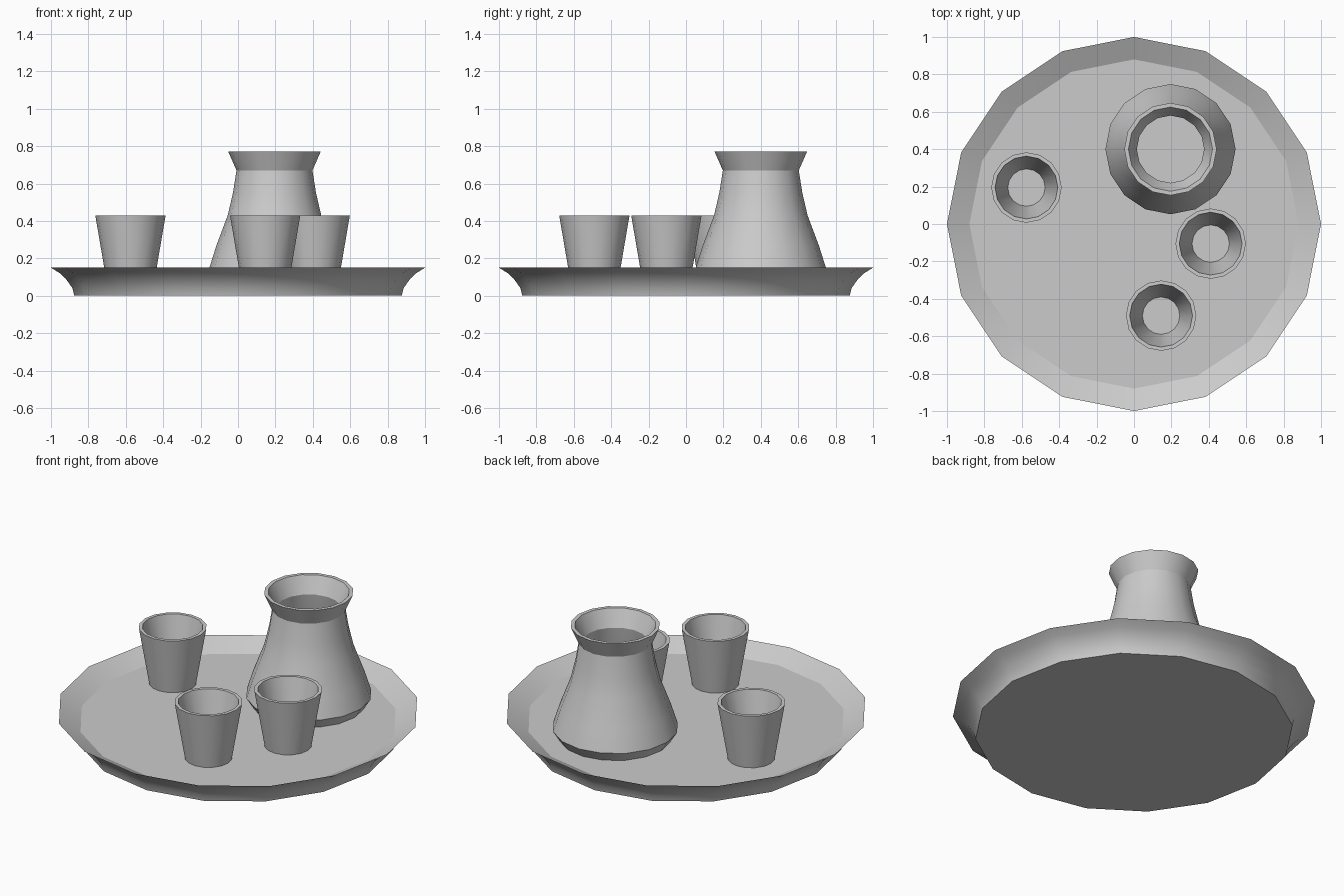
import bpy, bmesh, math

old = bpy.data.objects.get("Cube")
if old:
    bpy.data.objects.remove(old, do_unlink=True)

SIDES = 16
FLOOR = 0.09

clay = bpy.data.materials.new("light_grey")
clay.use_nodes = True
grey = (0.6, 0.6, 0.6, 1)
clay.diffuse_color = grey
clay.node_tree.nodes["Principled BSDF"].inputs["Base Color"].default_value = grey


def lathe(name, profile, x=0, y=0, sharp=24):
    """Turn a (radius, height) profile about z; both ends are capped."""
    bm = bmesh.new()
    rings = []
    for r, z in profile:
        angles = [math.tau * i / SIDES for i in range(SIDES)]
        rings.append([bm.verts.new((r * math.cos(a), r * math.sin(a), z)) for a in angles])
    for low, high in zip(rings, rings[1:]):
        for i in range(SIDES):
            j = (i + 1) % SIDES
            bm.faces.new((low[i], low[j], high[j], high[i]))
    bm.faces.new(rings[0][::-1])
    bm.faces.new(rings[-1])
    bmesh.ops.recalc_face_normals(bm, faces=bm.faces[:])
    mesh = bpy.data.meshes.new(name)
    bm.to_mesh(mesh)
    bm.free()
    mesh.materials.append(clay)
    obj = bpy.data.objects.new(name, mesh)
    obj.location = (x, y, 0)
    bpy.context.collection.objects.link(obj)
    bpy.ops.object.select_all(action="DESELECT")
    obj.select_set(True)
    bpy.context.view_layer.objects.active = obj
    bpy.ops.object.shade_smooth_by_angle(angle=math.radians(sharp))
    return obj


# Tray: flared underside, sharp rim, sloping inner edge, flat floor
lathe("tray", [(0.875, 0), (0.885, 0.04), (0.92, 0.09), (0.955, 0.122),
               (1, 0.15), (0.88, FLOOR)])

# Jug: rounded foot, tapering body, flared neck, hollow inside
lathe("jug", [(0.31, FLOOR), (0.348, 0.15), (0.31, 0.27), (0.25, 0.43),
              (0.222, 0.55), (0.203, 0.67), (0.247, 0.77),
              (0.225, 0.77), (0.18, 0.67), (0.2, 0.55), (0.228, 0.43),
              (0.285, 0.27), (0.32, 0.16), (0.29, 0.12)], 0.195, 0.4, 30)

# Cups: tapered tumblers with a thin lip
for name, x, y in (("left_cup", 0.41, -0.105), ("front_cup", 0.145, -0.49),
                   ("right_cup", -0.575, 0.195)):
    lathe(name, [(0.13, FLOOR), (0.188, 0.43), (0.168, 0.43), (0.1, 0.13)], x, y)
